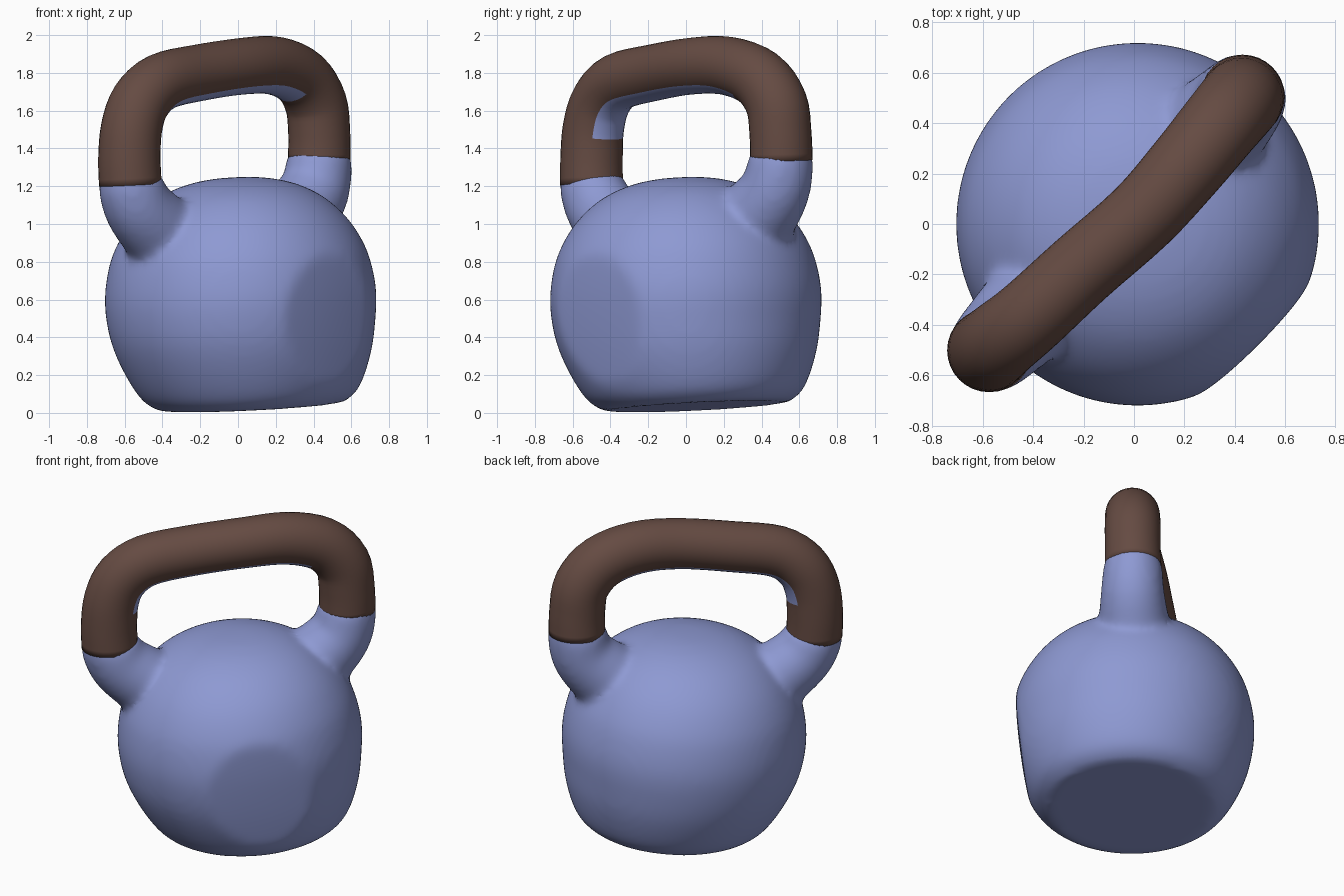
import bpy, bmesh, math
from mathutils import Vector, Matrix

if "Cube" in bpy.data.objects:
    bpy.data.objects.remove(bpy.data.objects["Cube"])

SIDE = Vector((1, -1, 0)).normalized()   # across the handle
ALONG = Vector((1, 1, 0)).normalized()   # along the handle


def material(name, rgb):
    m = bpy.data.materials.new(name)
    m.diffuse_color = (*rgb, 1)
    m.use_nodes = True
    m.node_tree.nodes["Principled BSDF"].inputs["Base Color"].default_value = m.diffuse_color
    return m


blue = material("blue_coat", (0.27, 0.32, 0.65))
brown = material("brown_grip", (0.13, 0.07, 0.055))


def make_object(name, bm, mats):
    bmesh.ops.recalc_face_normals(bm, faces=bm.faces)
    for f in bm.faces:
        f.smooth = True
    me = bpy.data.meshes.new(name)
    bm.to_mesh(me)
    bm.free()
    for m in mats:
        me.materials.append(m)
    ob = bpy.data.objects.new(name, me)
    bpy.context.collection.objects.link(ob)
    return ob


def smooth_path(pts, steps):
    """Catmull-Rom through points of any dimension."""
    p = [Vector(q) for q in pts]
    p = [2 * p[0] - p[1]] + p + [2 * p[-1] - p[-2]]
    out = []
    for i in range(1, len(p) - 2):
        a, b, c, d = p[i - 1:i + 3]
        for s in range(steps):
            t = s / steps
            out.append(0.5 * (2 * b + (c - a) * t + (2 * a - 5 * b + 4 * c - d) * t * t
                              + (3 * b - a - 3 * c + d) * t ** 3))
    return out + [p[-2]]


def tube(bm, pts, steps=4, segs=32, strip=None):
    """Round tube of (x, y, z, radius) points; angle 0 faces the inside of the loop."""
    path = smooth_path(pts, steps)
    rings = []
    for i, q in enumerate(path):
        t = (path[min(i + 1, len(path) - 1)] - path[max(i - 1, 0)]).xyz.normalized()
        b = t.cross(SIDE).normalized()
        n = b.cross(t)
        ring = []
        for j in range(segs):
            a = 2 * math.pi * j / segs
            ring.append(bm.verts.new(q.xyz + q.w * (math.cos(a) * b + math.sin(a) * n)))
        rings.append(ring)
    for i in range(len(rings) - 1):
        for j in range(segs):
            k = (j + 1) % segs
            f = bm.faces.new((rings[i][j], rings[i][k], rings[i + 1][k], rings[i + 1][j]))
            inner = math.cos(2 * math.pi * (j + 0.5) / segs) > 0.75
            if strip and inner and strip[0] <= i < strip[1]:
                f.material_index = 1
    bm.faces.new(rings[0])
    bm.faces.new(rings[-1])


# Grip: slightly lopsided loop, with the unpainted strip on its underside
grip_pts = [(-.57, -.50, 1.205, .166), (-.575, -.50, 1.35, .165), (-.563, -.49, 1.51, .162),
            (-.515, -.45, 1.65, .158), (-.405, -.36, 1.752, .153), (-.21, -.18, 1.80, .15),
            (.03, .03, 1.836, .15), (.2, .22, 1.837, .155), (.335, .385, 1.772, .16),
            (.412, .478, 1.64, .164), (.43, .50, 1.48, .164), (.43, .505, 1.335, .166)]
bm = bmesh.new()
tube(bm, grip_pts, strip=(7, 31))
make_object("grip", bm, [brown, blue])

# Body: turned profile, tilted along the handle, flattened on the front right
profile = smooth_path([(.49, -.55), (.57, -.49), (.64, -.36), (.695, -.19), (.72, .02),
                       (.695, .2), (.645, .33), (.56, .455), (.44, .56), (.3, .627),
                       (.15, .66), (0, .668)], 3)
bm = bmesh.new()
vs = [bm.verts.new((0, 0, -.55))] + [bm.verts.new((p.x, 0, p.y)) for p in profile]
es = [bm.edges.new(vs[i:i + 2]) for i in range(len(vs) - 1)]
bmesh.ops.spin(bm, geom=vs + es, cent=(0, 0, 0), axis=(0, 0, 1),
               angle=2 * math.pi, steps=96, use_merge=True)
bmesh.ops.remove_doubles(bm, verts=bm.verts, dist=0.0005)
for v in bm.verts:                       # foot sits a little towards the high leg
    v.co += ALONG * .1 * max(0, -.15 - v.co.z)
bm.transform(Matrix.Translation((.015, 0, .58)) @ Matrix.Rotation(.07, 4, SIDE))
if min(bm.verts, key=lambda v: v.co.z).co.dot(ALONG) > 0:   # low side is under the low leg
    bm.transform(Matrix.Translation((.015, 0, .58)) @ Matrix.Rotation(-.14, 4, SIDE)
                 @ Matrix.Translation((-.015, 0, -.58)))
flat = (SIDE - Vector((0, 0, .1))).normalized()
for v in bm.verts:
    over = (v.co - Vector((0, 0, .5))).dot(flat) - .65
    if over > 0:
        v.co -= flat * over * .75

# Necks: flare from the grip ends into the body
tube(bm, [(-.25, -.18, .75, .23), (-.40, -.33, .94, .208), (-.52, -.45, 1.08, .187),
          (-.568, -.498, 1.2, .173), (-.57, -.5, 1.225, .16), (-.57, -.5, 1.27, .15)])
tube(bm, [(.18, .24, .85, .24), (.31, .37, 1.03, .213), (.405, .47, 1.18, .187),
          (.43, .503, 1.33, .173), (.43, .505, 1.355, .16), (.43, .505, 1.40, .15)])
body = make_object("body", bm, [blue])

# Fuse body and necks, then soften the joins
rm = body.modifiers.new("fuse", 'REMESH')
rm.mode = 'VOXEL'
rm.voxel_size = 0.02
rm.use_smooth_shade = True
sm = body.modifiers.new("soften", 'SMOOTH')
sm.factor = 0.5
sm.iterations = 16
